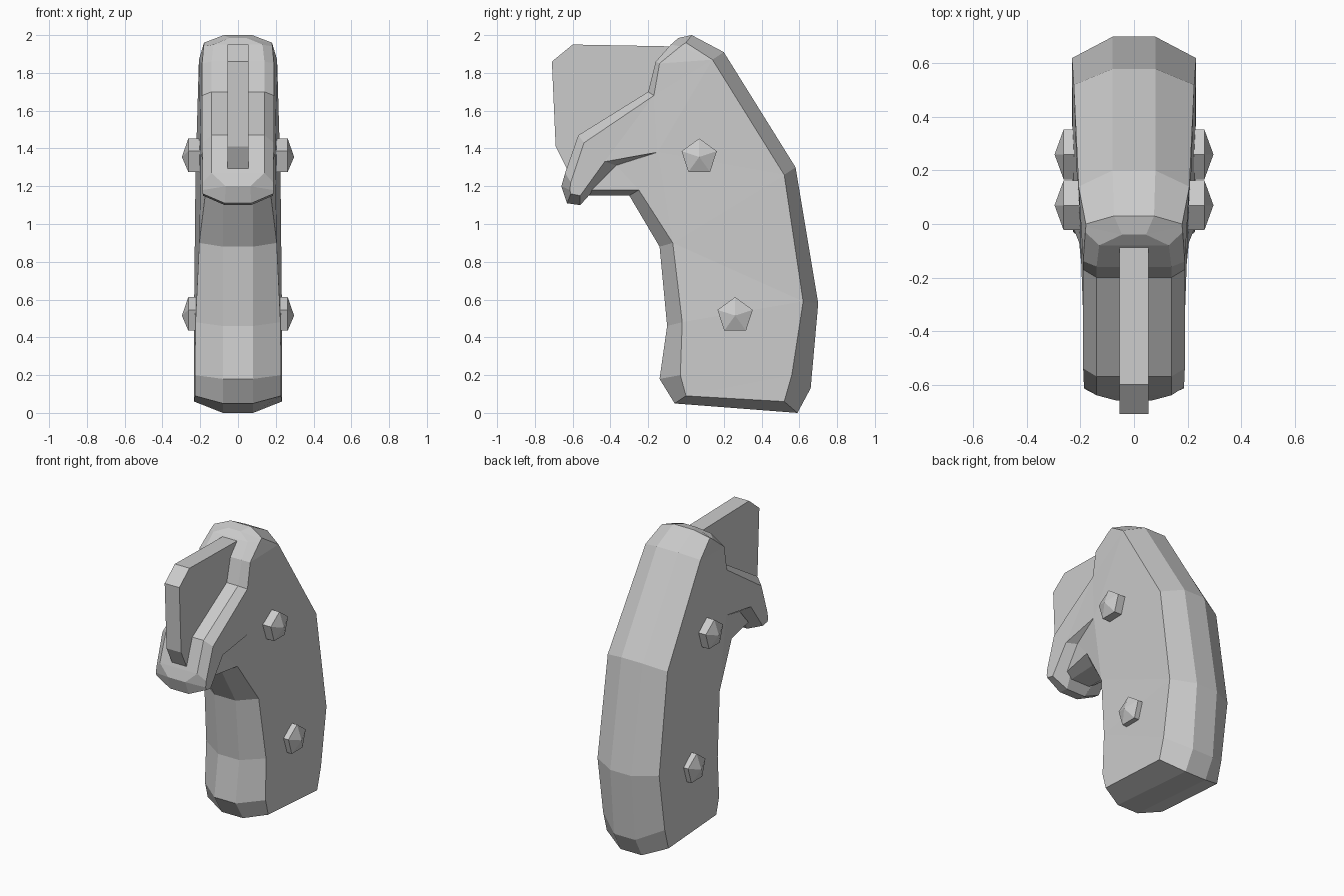
import bpy
import bmesh
from math import sin, cos, tau

cube = bpy.data.objects.get("Cube")
if cube:
    bpy.data.objects.remove(cube, do_unlink=True)

grey = bpy.data.materials.new("plain_grey")
grey.use_nodes = True
colour = (0.6, 0.6, 0.6, 1)
grey.diffuse_color = colour
grey.node_tree.nodes["Principled BSDF"].inputs["Base Color"].default_value = colour


def finish(bm, name):
    bmesh.ops.recalc_face_normals(bm, faces=bm.faces)
    mesh = bpy.data.meshes.new(name)
    bm.to_mesh(mesh)
    bm.free()
    mesh.materials.append(grey)
    obj = bpy.data.objects.new(name, mesh)
    bpy.context.collection.objects.link(obj)
    return obj


def bevelled_slab(name, pairs):
    """Each pair is a (y, z, half width) point on the crown and on the side edge."""
    bm = bmesh.new()
    rings = []
    for sign, k in ((-1, 1), (-1, 0), (1, 0), (1, 1)):
        rings.append([bm.verts.new((sign * p[k][2], p[k][0], p[k][1])) for p in pairs])
    n = len(pairs)
    for a, b in zip(rings, rings[1:]):
        for i in range(n):
            j = (i + 1) % n
            bm.faces.new((a[i], a[j], b[j], b[i]))
    caps = [bm.faces.new(rings[0]), bm.faces.new(rings[-1])]
    bmesh.ops.recalc_face_normals(bm, faces=bm.faces)
    bmesh.ops.triangulate(bm, faces=caps)
    return finish(bm, name)


# Curved grip with a lipped nose
bevelled_slab("grip_body", [
    ((0.03, 2.00, 0.075), (0.00, 1.96, 0.18)),
    ((0.20, 1.91, 0.08), (0.14, 1.87, 0.207)),
    ((0.58, 1.30, 0.08), (0.52, 1.26, 0.225)),
    ((0.70, 0.58, 0.08), (0.62, 0.59, 0.232)),
    ((0.66, 0.13, 0.08), (0.56, 0.20, 0.232)),
    ((0.59, 0.00, 0.08), (0.52, 0.06, 0.232)),
    ((-0.06, 0.05, 0.08), (0.00, 0.09, 0.228)),
    ((-0.14, 0.18, 0.08), (-0.03, 0.20, 0.228)),
    ((-0.10, 0.46, 0.08), (-0.02, 0.48, 0.225)),
    ((-0.14, 0.88, 0.08), (-0.07, 0.90, 0.205)),
    ((-0.30, 1.15, 0.08), (-0.25, 1.18, 0.17)),
    ((-0.14, 1.38, 0.18), (-0.15, 1.38, 0.197)),
    ((-0.37, 1.31, 0.14), (-0.43, 1.33, 0.187)),
    ((-0.56, 1.10, 0.07), (-0.56, 1.15, 0.185)),
    ((-0.63, 1.11, 0.07), (-0.61, 1.16, 0.187)),
    ((-0.66, 1.20, 0.065), (-0.615, 1.18, 0.187)),
    ((-0.64, 1.27, 0.14), (-0.61, 1.22, 0.187)),
    ((-0.57, 1.47, 0.14), (-0.54, 1.43, 0.19)),
    ((-0.20, 1.70, 0.14), (-0.17, 1.68, 0.19)),
    ((-0.16, 1.86, 0.14), (-0.14, 1.85, 0.19)),
    ((-0.08, 1.95, 0.13), (-0.03, 1.94, 0.182)),
    ((-0.04, 1.985, 0.045), (-0.01, 1.955, 0.18)),
])

# Narrow core filling the hollow behind the lip
bevelled_slab("nose_core", [
    ((-0.13, 1.40, 0.10), (-0.15, 1.38, 0.197)),
    ((-0.37, 1.36, 0.10), (-0.37, 1.31, 0.145)),
    ((-0.53, 1.15, 0.07), (-0.50, 1.18, 0.12)),
    ((-0.30, 1.15, 0.08), (-0.25, 1.18, 0.17)),
])

# Upright fin
fin = [(-0.71, 1.86), (-0.60, 1.95), (-0.06, 1.94), (-0.12, 1.80),
       (-0.15, 1.65), (-0.52, 1.40), (-0.62, 1.27), (-0.69, 1.41)]
bevelled_slab("fin", [((y, z, 0.025), (y, z, 0.055)) for y, z in fin])

# Five-sided pointed studs on both sides
for level, y, z in (("upper", 0.07, 1.355), ("lower", 0.26, 0.515)):
    for side, sign in (("left", 1), ("right", -1)):
        bm = bmesh.new()
        rings = [[bm.verts.new((sign * x, y + 0.098 * sin(tau * i / 5),
                                z + 0.098 * cos(tau * i / 5))) for i in range(5)]
                 for x in (0.15, 0.263)]
        tip = bm.verts.new((sign * 0.297, y, z))
        bm.faces.new(rings[0])
        for i in range(5):
            j = (i + 1) % 5
            bm.faces.new((rings[0][i], rings[0][j], rings[1][j], rings[1][i]))
            bm.faces.new((rings[1][i], rings[1][j], tip))
        finish(bm, f"{level}_{side}_stud")
